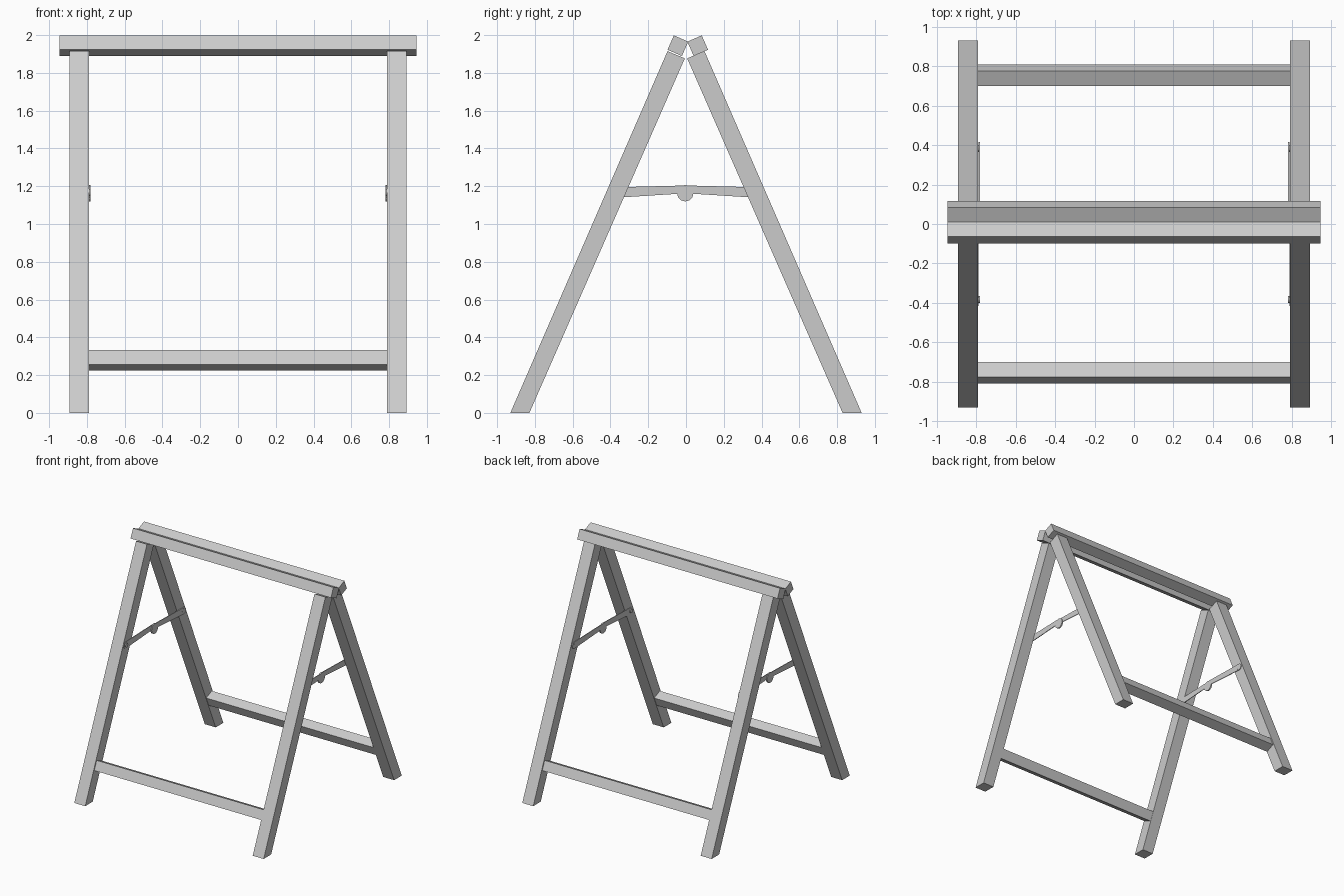
import bpy, bmesh, math

if "Cube" in bpy.data.objects:
    bpy.data.objects.remove(bpy.data.objects["Cube"])

TILT = math.radians(23.6)


def extrude_x(name, profile, x0, x1, mirror=False):
    """Extrude a (y, z) profile from x0 to x1, optionally mirrored across x = 0."""
    bm = bmesh.new()
    face = bm.faces.new([bm.verts.new((x0, y, z)) for y, z in profile])
    ext = bmesh.ops.extrude_face_region(bm, geom=[face])
    moved = [g for g in ext["geom"] if isinstance(g, bmesh.types.BMVert)]
    bmesh.ops.translate(bm, verts=moved, vec=(x1 - x0, 0, 0))
    bmesh.ops.recalc_face_normals(bm, faces=bm.faces)
    mesh = bpy.data.meshes.new(name)
    bm.to_mesh(mesh)
    bm.free()
    ob = bpy.data.objects.new(name, mesh)
    bpy.context.collection.objects.link(ob)
    if mirror:
        ob.modifiers.new("mirror", "MIRROR").use_axis[0] = True
    return ob


def square(cy, cz, size, angle):
    r = size / math.sqrt(2)
    return [(cy + r * math.cos(angle + math.pi / 4 + k * math.pi / 2),
             cz + r * math.sin(angle + math.pi / 4 + k * math.pi / 2)) for k in range(4)]


def arc(cy, cz, r, a0, a1, n):
    return [(cy + r * math.cos(math.radians(a0 + (a1 - a0) * k / n)),
             cz + r * math.sin(math.radians(a0 + (a1 - a0) * k / n))) for k in range(n + 1)]


for side, s in (("front", 1), ("back", -1)):
    # Splayed legs, flat at the floor and cut square at the top
    leg = [(-0.93 * s, 0), (-0.829 * s, 0), (-0.006 * s, 1.877), (-0.098 * s, 1.915)]
    extrude_x(side + "_legs", leg, 0.79, 0.893, mirror=True)

    # Lower cross rail between the legs
    extrude_x(side + "_lower_rail", square(-0.754 * s, 0.278, 0.082, -TILT * s), -0.80, 0.80)

    # Top rail resting on the legs
    cy = -0.043 if s == 1 else 0.062
    extrude_x(side + "_top_rail", square(cy, 1.944, 0.083, -TILT * s), -0.945, 0.945)

    # Folding stay arm with a rounded end
    end = arc(-0.387, 1.166, 0.028, 90, 270, 10)
    arm = [(y * s, z) for y, z in end + [(-0.04, 1.16), (0.0, 1.16), (0.0, 1.203), (-0.04, 1.203)]]
    x_in, x_out = (0.787, 0.793) if s == 1 else (0.781, 0.787)
    extrude_x(side + "_stay_arms", arm, x_in, x_out, mirror=True)

    # Pivot pin fixing the arm to the leg
    extrude_x(side + "_stay_pins", arc(-0.382 * s, 1.166, 0.018, 0, 337.5, 15),
              0.780, 0.80, mirror=True)

# Round hinge knuckle joining the two stay arms
extrude_x("stay_hinges", arc(-0.004, 1.163, 0.043, 0, 345, 23), 0.781, 0.793, mirror=True)
